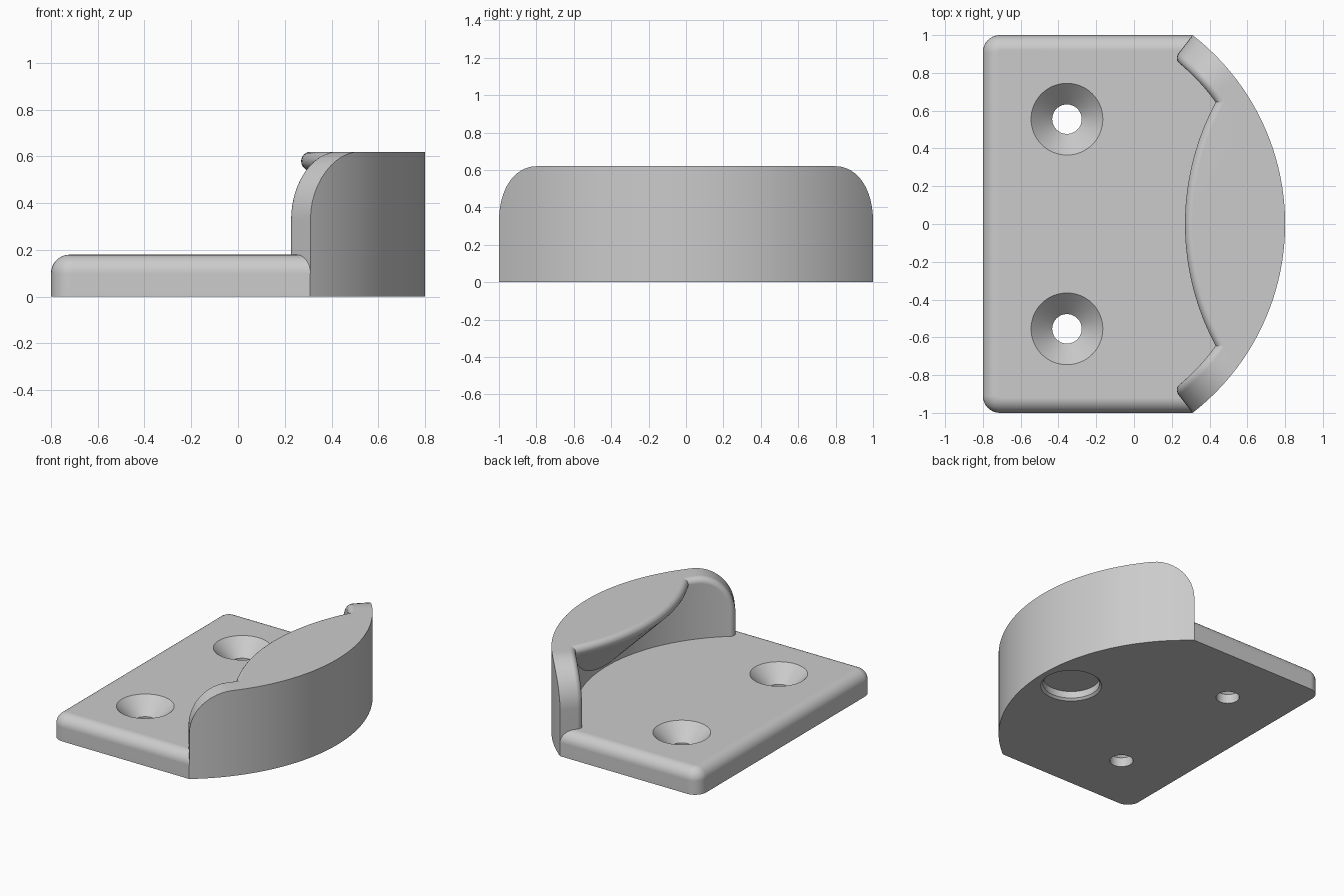
import bpy, bmesh
from math import sin, cos, pi, radians, atan2

cube = bpy.data.objects.get("Cube")
if cube:
    bpy.data.objects.remove(cube, do_unlink=True)

PLATE_TOP, TOP = 0.18, 0.62
CX, R_OUT, R_IN = -0.465, 1.265, 1.105      # curved wall: axis and radii
FILLET, CORNER = 0.04, 0.29                 # wall inner edge and end rounding
LIP_X, LIP_R = 1.63, 1.36                   # overhanging lip arc

grey = bpy.data.materials.new("light_grey")
grey.use_nodes = True
grey.diffuse_color = (0.6, 0.6, 0.6, 1)
grey.node_tree.nodes["Principled BSDF"].inputs["Base Color"].default_value = (0.6, 0.6, 0.6, 1)


def loft(name, rings, strip_caps=False):
    """Solid through closed rings of equal length, with flat or stripped end caps."""
    bm = bmesh.new()
    vs = [[bm.verts.new(p) for p in ring] for ring in rings]
    n = len(rings[0])
    for a, b in zip(vs, vs[1:]):
        for i in range(n):
            j = (i + 1) % n
            bm.faces.new((a[i], a[j], b[j], b[i]))
    for ring in (vs[0], vs[-1]):
        if strip_caps:
            for i in range(n // 2 - 1):
                bm.faces.new((ring[i], ring[i + 1], ring[n - 2 - i], ring[n - 1 - i]))
        else:
            bm.faces.new(ring)
    bmesh.ops.recalc_face_normals(bm, faces=bm.faces)
    mesh = bpy.data.meshes.new(name)
    bm.to_mesh(mesh)
    bm.free()
    mesh.materials.append(grey)
    obj = bpy.data.objects.new(name, mesh)
    bpy.context.collection.objects.link(obj)
    return obj


def turned(name, x, y, profile, steps=64):
    """Round solid from (radius, z) pairs."""
    return loft(name, [[(x + r * cos(2 * pi * i / steps), y + r * sin(2 * pi * i / steps), z)
                        for i in range(steps)] for r, z in profile])


def combine(target, tool, operation):
    mod = target.modifiers.new("combine", 'BOOLEAN')
    mod.operation, mod.solver, mod.object = operation, 'EXACT', tool
    bpy.ops.object.select_all(action='DESELECT')
    bpy.context.view_layer.objects.active = target
    target.select_set(True)
    bpy.ops.object.modifier_apply(modifier=mod.name)
    bpy.data.objects.remove(tool, do_unlink=True)


# Base plate with rounded upper edges and two rounded corners
def plate_ring(d, z, rc=0.09, steps=8):
    r = rc - d
    left = [(-0.8 + rc - r * sin(pi / 2 * i / steps), 1 - rc + r * cos(pi / 2 * i / steps), z)
            for i in range(steps + 1)]
    right = [(x, -y, z) for x, y, z in reversed(left)]
    return [(0.9, 1 - d, z)] + left + right + [(0.9, d - 1, z)]


edge = 0.08
rings = [plate_ring(0, 0)]
for k in range(9):
    t = pi / 2 * k / 8
    rings.append(plate_ring(edge * (1 - cos(t)), PLATE_TOP - edge + edge * sin(t)))
body = loft("strike_plate", rings)
combine(body, turned("plate_trim", CX, 0, [(R_OUT - 0.0004, -0.1), (R_OUT - 0.0004, 1)], 256),
        'INTERSECT')

# Curved wall: columns along the arc, each a section across the thickness
END = atan2(1, 0.31 - CX)
section = [(R_OUT, 0)] + [(R_IN + FILLET * (1 - sin(t)), FILLET * (1 - cos(t)))
                          for t in [pi / 2 * k / 6 for k in range(7)]]


def wall_column(angle_at, height_at):
    pts = [(r, angle_at(d), height_at(d)) for r, d in section]
    pts += [(r, a, 0) for r, a, z in reversed(pts)]
    return [(CX + r * cos(a), r * sin(a), z) for r, a, z in pts]


columns = []
for i in range(13):
    t = pi / 2 * i / 12
    columns.append(wall_column(
        lambda d: END - (CORNER - (CORNER - d) * cos(t)) / R_OUT,
        lambda d: TOP - CORNER + (CORNER - d) * sin(t)))
flat_end = END - CORNER / R_OUT
middle = [wall_column(lambda d: flat_end * (1 - i / 28), lambda d: TOP - d) for i in range(1, 56)]
mirrored = [[(x, -y, z) for x, y, z in col] for col in reversed(columns)]
wall = loft("curved_wall", columns + middle + mirrored, strip_caps=True)

# Overhanging lip with a rounded nose and a sloping underside
nose = [(LIP_R - FILLET + FILLET * cos(t), TOP - FILLET + FILLET * sin(t))
        for t in [radians(90 - 135 * k / 9) for k in range(10)]]
run = nose[-1][0] - 0.85
profile = [(0.85, TOP)] + nose + [(0.85, nose[-1][1] - run)]
lip = loft("overhanging_lip", [
    [(LIP_X - r * cos(a), r * sin(a), z) for r, z in profile]
    for a in [radians(-36 + 72 * k / 48) for k in range(49)]])
combine(lip, turned("lip_trim", CX, 0, [(1.2, -0.1), (1.2, 1)], 256), 'INTERSECT')

combine(body, wall, 'UNION')
combine(body, lip, 'UNION')

# Countersunk screw holes
for y in (-0.555, 0.555):
    combine(body, turned("screw_hole", -0.355, y,
                         [(0.078, -0.1), (0.078, 0.068), (0.19, PLATE_TOP), (0.21, 0.2)]),
            'DIFFERENCE')

# Shallow round pocket underneath, with a chamfered rim
combine(body, turned("round_pocket", 0.55, 0,
                     [(0.22, -0.015), (0.205, 0), (0.19, 0.015), (0.19, 0.065)]), 'DIFFERENCE')

# Smooth curved faces, keep hard edges
bpy.ops.object.select_all(action='DESELECT')
bpy.context.view_layer.objects.active = body
body.select_set(True)
bpy.ops.object.shade_smooth_by_angle(angle=radians(28))
normals = body.modifiers.new("even_shading", 'WEIGHTED_NORMAL')
normals.keep_sharp = True
